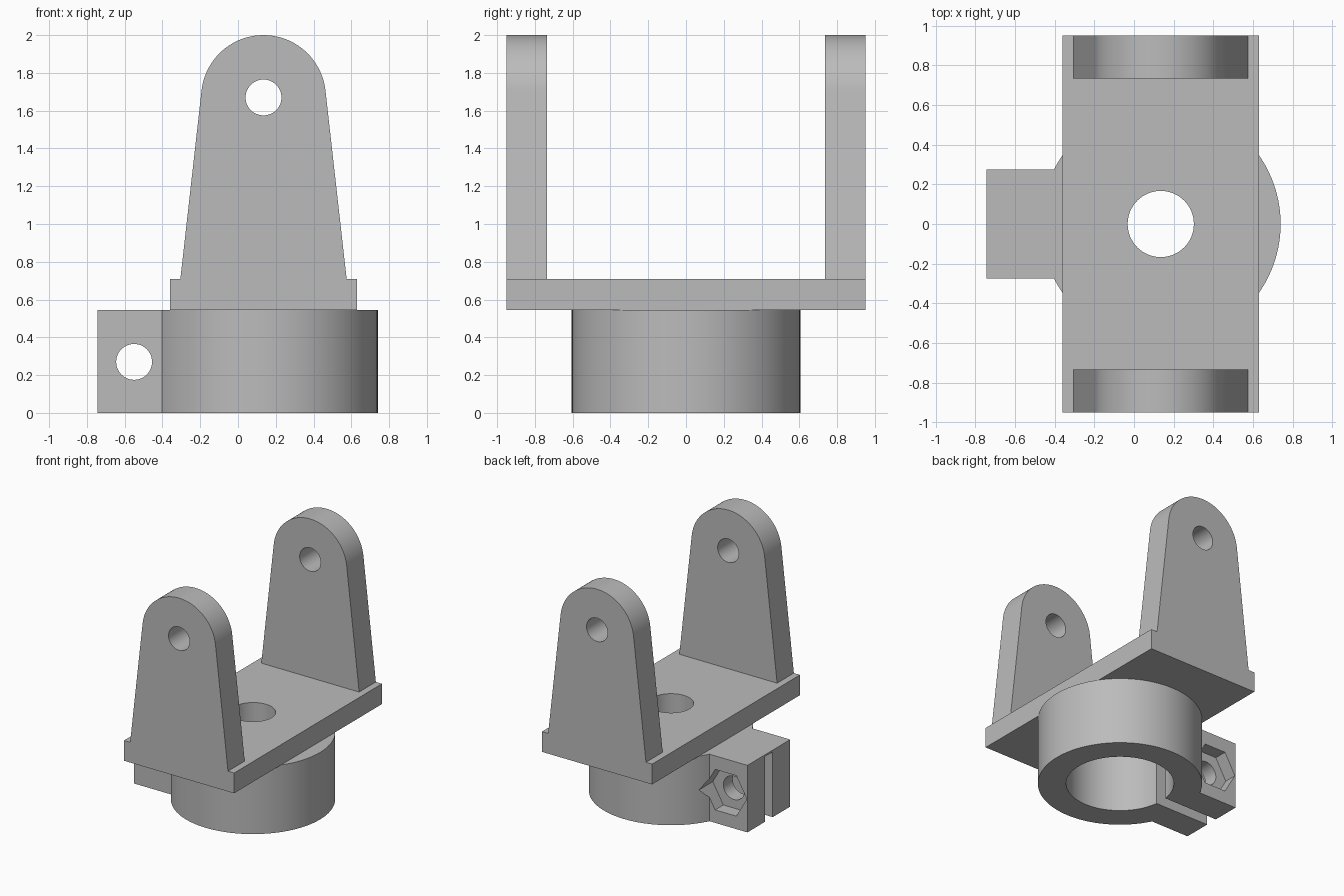
import bpy, bmesh, math
from math import cos, sin, pi
from mathutils import Vector

if "Cube" in bpy.data.objects:
    bpy.data.objects.remove(bpy.data.objects["Cube"])

grey = bpy.data.materials.new("plain grey")
grey.use_nodes = True
grey.diffuse_color = (0.5, 0.5, 0.5, 1)
grey.node_tree.nodes["Principled BSDF"].inputs["Base Color"].default_value = (0.5, 0.5, 0.5, 1)

CX = 0.135          # axis of the ring and the ears
PLATE_BOTTOM, PLATE_TOP = 0.545, 0.71
BORE_TOP = 0.53
BOLT = (-0.55, 0.27)


def arc(cx, cy, r, n=96, start=0.0, end=2 * pi):
    """Points on an arc; a full circle leaves out the repeated end point."""
    steps = n if end - start > 6.28 else n - 1
    return [(cx + r * cos(start + (end - start) * i / steps),
             cy + r * sin(start + (end - start) * i / steps)) for i in range(n)]


def rect(x0, x1, y0, y1):
    return [(x0, y0), (x1, y0), (x1, y1), (x0, y1)]


def prism(name, points, axis, lo, hi):
    """Extrude a 2D outline along z (outline in xy) or y (outline in xz)."""
    place = (lambda a, b, c: (a, b, c)) if axis == "z" else (lambda a, b, c: (a, c, b))
    bm = bmesh.new()
    face = bm.faces.new([bm.verts.new(place(a, b, lo)) for a, b in points])
    top = bmesh.ops.extrude_face_region(bm, geom=[face])
    shift = Vector(place(0, 0, hi - lo))
    for v in top["geom"]:
        if isinstance(v, bmesh.types.BMVert):
            v.co += shift
    bmesh.ops.recalc_face_normals(bm, faces=bm.faces)
    mesh = bpy.data.meshes.new(name)
    bm.to_mesh(mesh)
    bm.free()
    mesh.materials.append(grey)
    ob = bpy.data.objects.new(name, mesh)
    bpy.context.collection.objects.link(ob)
    return ob


def select(ob):
    bpy.ops.object.select_all(action="DESELECT")
    ob.select_set(True)
    bpy.context.view_layer.objects.active = ob


def combine(ob, other, operation="DIFFERENCE"):
    """Apply a boolean and discard the helper."""
    mod = ob.modifiers.new(operation.title(), "BOOLEAN")
    mod.operation, mod.solver, mod.object = operation, "EXACT", other
    select(ob)
    bpy.ops.object.modifier_apply(modifier=mod.name)
    bpy.data.objects.remove(other)


def finish(ob):
    select(ob)
    bpy.ops.object.shade_smooth_by_angle(angle=math.radians(30))


# Split clamp ring with its bolt tab
clamp = prism("clamp_ring", arc(CX, 0, 0.605), "z", 0, PLATE_BOTTOM)
combine(clamp, prism("tab", rect(-0.745, -0.2, -0.275, 0.275), "z", 0, PLATE_BOTTOM), "UNION")
combine(clamp, prism("bore", arc(CX, 0, 0.397), "z", -0.1, BORE_TOP))
combine(clamp, prism("slot", rect(-0.9, 0, -0.05, 0.05), "z", -0.1, BORE_TOP))
combine(clamp, prism("bolt_hole", arc(*BOLT, 0.095, 48), "y", -0.4, 0.4))
combine(clamp, prism("nut_pocket", arc(*BOLT, 0.19, 6), "y", 0.17, 0.6))
combine(clamp, prism("cable_hole", arc(CX, 0, 0.167, 64), "z", 0.4, 0.8))
finish(clamp)

# Base plate with the centre hole
plate = prism("base_plate", rect(CX - 0.495, CX + 0.495, -0.95, 0.95), "z", PLATE_BOTTOM, PLATE_TOP)
combine(plate, prism("centre_hole", arc(CX, 0, 0.167, 64), "z", 0.4, 0.9))
finish(plate)

# Tapered upright ears whose sides run tangent into the rounded top
EAR_R, EAR_Z, HALF = 0.33, 1.67, 0.44
drop = EAR_Z - PLATE_TOP
tangent = math.acos(EAR_R / math.hypot(HALF, drop)) - math.atan2(drop, HALF)
outline = [(CX - HALF, PLATE_TOP), (CX + HALF, PLATE_TOP)]
outline += arc(CX, EAR_Z, EAR_R, 48, tangent, pi - tangent)
for name, lo, hi in (("front_ear", -0.95, -0.735), ("back_ear", 0.735, 0.95)):
    ear = prism(name, outline, "y", lo, hi)
    combine(ear, prism("pivot_hole", arc(CX, EAR_Z, 0.095, 48), "y", lo - 0.1, hi + 0.1))
    finish(ear)
